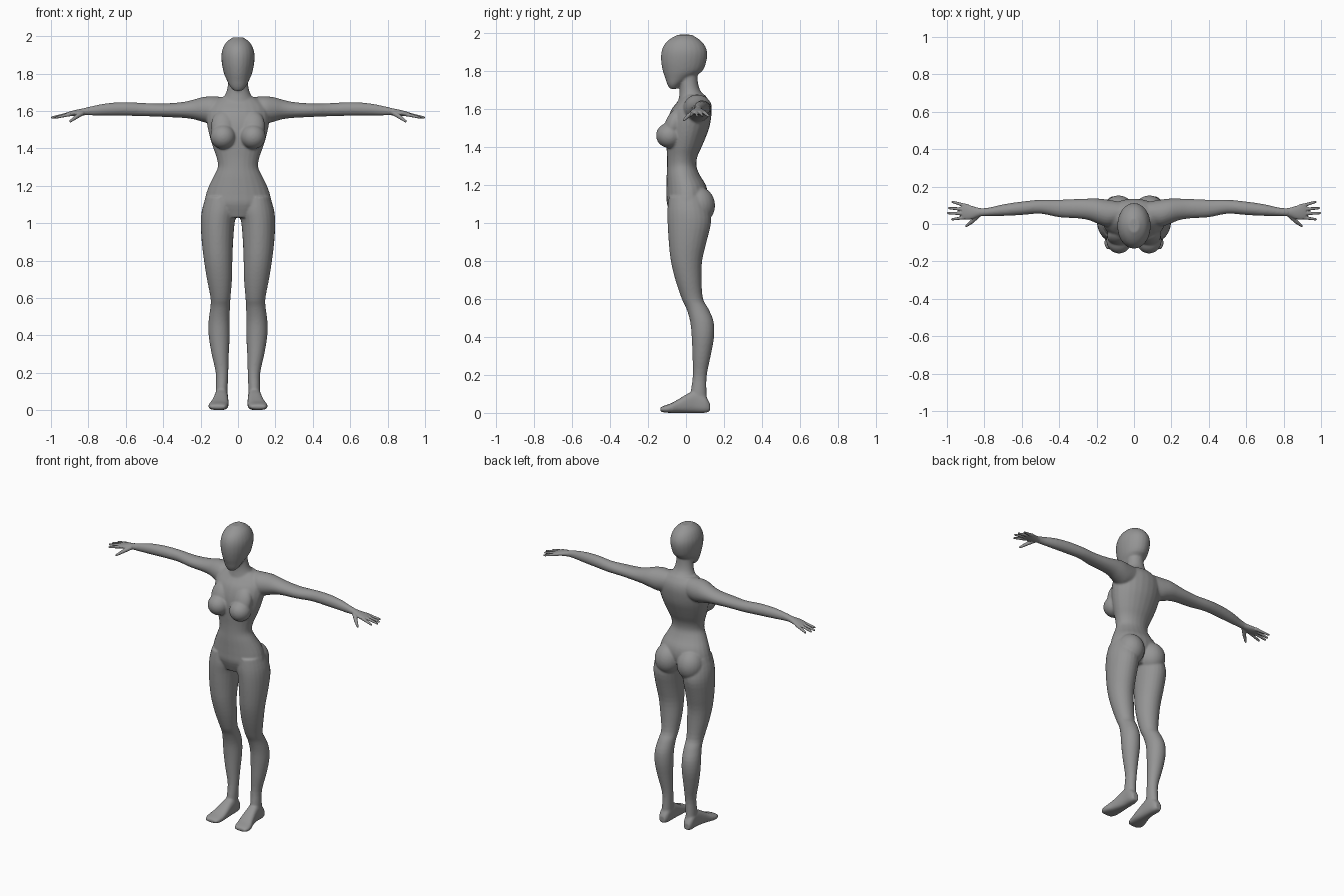
import bpy, bmesh, math
from mathutils import Vector, Matrix

grey = bpy.data.materials.new("plain_grey")
grey.diffuse_color = (0.3, 0.3, 0.3, 1)


def loft(bm, axis, rows, flip=1, power=1.0, sides=24):
    """Rows: position along axis, then low/high bounds of the two other axes."""
    others = [i for i in range(3) if i != axis]
    # Catmull-Rom refinement of the rows
    fine = []
    for i in range(len(rows) - 1):
        a, b, c, d = (rows[max(0, min(len(rows) - 1, i + k))] for k in (-1, 0, 1, 2))
        for t in (0, 1 / 3, 2 / 3):
            fine.append([0.5 * (2 * q + (r - p) * t + (2 * p - 5 * q + 4 * r - s) * t * t
                                + (3 * q - p - 3 * r + s) * t ** 3)
                         for p, q, r, s in zip(a, b, c, d)])
    fine.append(rows[-1])
    rings = []
    for pos, l0, h0, l1, h1 in fine:
        ring = []
        for k in range(sides):
            ang = 2 * math.pi * k / sides
            cs, sn = math.cos(ang), math.sin(ang)
            co = [0, 0, 0]
            co[axis] = pos
            co[others[0]] = (l0 + h0) / 2 + (h0 - l0) / 2 * math.copysign(abs(cs) ** power, cs)
            co[others[1]] = (l1 + h1) / 2 + (h1 - l1) / 2 * math.copysign(abs(sn) ** power, sn)
            co[0] *= flip
            ring.append(bm.verts.new(co))
        rings.append(ring)
    faces = [bm.faces.new((a[k], a[(k + 1) % sides], b[(k + 1) % sides], b[k]))
             for a, b in zip(rings, rings[1:]) for k in range(sides)]
    faces += [bm.faces.new(rings[0]), bm.faces.new(rings[-1])]
    bmesh.ops.recalc_face_normals(bm, faces=faces)


def ball(bm, centre, radii, tilt=0.0, flip=1):
    m = (Matrix.Translation((centre[0] * flip, centre[1], centre[2]))
         @ Matrix.Rotation(tilt, 4, 'X') @ Matrix.Diagonal((*radii, 1)))
    bmesh.ops.create_uvsphere(bm, u_segments=24, v_segments=16, radius=1, matrix=m)


def finger(bm, start, end, r1, r2, flip):
    a, b = (Vector((p[0] * flip, p[1], p[2])) for p in (start, end))
    rot = (b - a).to_track_quat('Z', 'Y').to_matrix().to_4x4()
    bmesh.ops.create_cone(bm, cap_ends=True, segments=10, radius1=r1, radius2=r2,
                          depth=(b - a).length, matrix=Matrix.Translation((a + b) / 2) @ rot)
    for p, r in ((a, r1), (b, r2)):
        ball(bm, p, (r, r, r))


def finish(name, bm, voxel, steps):
    """Fuse the overlapping volumes into one smooth skin."""
    me = bpy.data.meshes.new(name)
    bm.to_mesh(me)
    bm.free()
    me.materials.append(grey)
    ob = bpy.data.objects.new(name, me)
    bpy.context.collection.objects.link(ob)
    rm = ob.modifiers.new("fuse", 'REMESH')
    rm.mode, rm.voxel_size, rm.use_smooth_shade = 'VOXEL', voxel, True
    sm = ob.modifiers.new("soften", 'SMOOTH')
    sm.factor, sm.iterations = 0.5, steps


body = bmesh.new()

# torso
loft(body, 2, [
    (1.03, -.10, .10, -.075, .07), (1.10, -.175, .175, -.10, .105),
    (1.15, -.172, .172, -.102, .115), (1.20, -.155, .155, -.102, .105),
    (1.25, -.130, .130, -.102, .075), (1.30, -.108, .108, -.100, .055),
    (1.35, -.114, .114, -.100, .060), (1.40, -.132, .132, -.103, .082),
    (1.45, -.148, .148, -.105, .103), (1.50, -.160, .160, -.104, .122),
    (1.55, -.168, .168, -.095, .132), (1.60, -.165, .165, -.076, .135),
    (1.64, -.145, .145, -.045, .125), (1.675, -.09, .09, -.02, .10)])
# neck
loft(body, 2, [(1.60, -.11, .11, -.05, .13), (1.66, -.085, .085, -.038, .108),
               (1.70, -.063, .063, -.033, .075), (1.75, -.053, .053, -.035, .062),
               (1.82, -.05, .05, -.04, .06)])
# head
loft(body, 2, [
    (1.708, -.022, .022, -.085, -.045), (1.73, -.042, .042, -.098, -.025),
    (1.765, -.060, .060, -.110, .030), (1.80, -.075, .075, -.122, .085),
    (1.85, -.086, .086, -.131, .107), (1.90, -.089, .089, -.130, .112),
    (1.94, -.079, .079, -.115, .097), (1.97, -.060, .060, -.085, .068),
    (1.993, -.028, .028, -.045, .030)])

for s in (1, -1):
    # bust and seat
    ball(body, (.080, -.088, 1.462), (.068, .070, .066), 0, s)
    ball(body, (.080, -.066, 1.520), (.064, .045, .085), -.35, s)
    ball(body, (.082, .065, 1.095), (.085, .088, .098), .1, s)
    # leg
    loft(body, 2, [
        (1.14, .02, .172, -.09, .10), (1.07, .006, .193, -.098, .125),
        (1.00, .018, .199, -.097, .132), (.90, .026, .194, -.091, .108),
        (.80, .030, .182, -.080, .085), (.70, .032, .166, -.056, .082),
        (.60, .040, .147, -.022, .090), (.55, .043, .148, .002, .118),
        (.48, .044, .157, .022, .146), (.40, .044, .157, .030, .148),
        (.30, .049, .141, .034, .130), (.20, .052, .119, .036, .110),
        (.12, .055, .119, .026, .108), (.04, .057, .121, .015, .112)], s)
    # foot
    loft(body, 1, [
        (.126, .070, .112, .008, .05), (.10, .058, .122, 0, .09),
        (.05, .053, .124, 0, .115), (.01, .052, .130, 0, .102),
        (-.04, .050, .142, 0, .072), (-.08, .052, .156, 0, .050),
        (-.115, .058, .157, .002, .038), (-.136, .070, .145, .008, .028)], s, .75)
    # shoulder and arm
    loft(body, 0, [
        (.08, .00, .12, 1.54, 1.675), (.14, -.015, .130, 1.53, 1.678),
        (.19, .000, .136, 1.542, 1.674), (.24, .020, .136, 1.556, 1.660),
        (.30, .030, .134, 1.563, 1.647), (.40, .036, .130, 1.568, 1.640),
        (.50, .055, .130, 1.572, 1.642), (.60, .048, .120, 1.574, 1.647),
        (.70, .043, .105, 1.575, 1.641), (.78, .042, .087, 1.576, 1.626),
        (.83, .040, .084, 1.577, 1.614)], s)

finish("body", body, .006, 7)

# hands with spread fingers
for s, side in ((1, "left"), (-1, "right")):
    hand = bmesh.new()
    loft(hand, 0, [(.79, .045, .082, 1.579, 1.620), (.83, .039, .086, 1.576, 1.613),
                   (.87, .025, .098, 1.573, 1.605), (.90, .024, .106, 1.572, 1.597),
                   (.92, .032, .100, 1.573, 1.590)], s)
    for base, tip in (((.89, .095), (.970, .118)), ((.90, .078), (.988, .085)),
                      ((.90, .056), (.994, .058)), ((.89, .037), (.972, .025))):
        finger(hand, (*base, 1.584), (*tip, 1.565), .011, .0065, s)
    finger(hand, (.835, .045, 1.588), (.868, .012, 1.566), .014, .011, s)
    finger(hand, (.868, .012, 1.566), (.896, -.010, 1.545), .011, .007, s)
    finish(side + "_hand", hand, .0035, 2)
